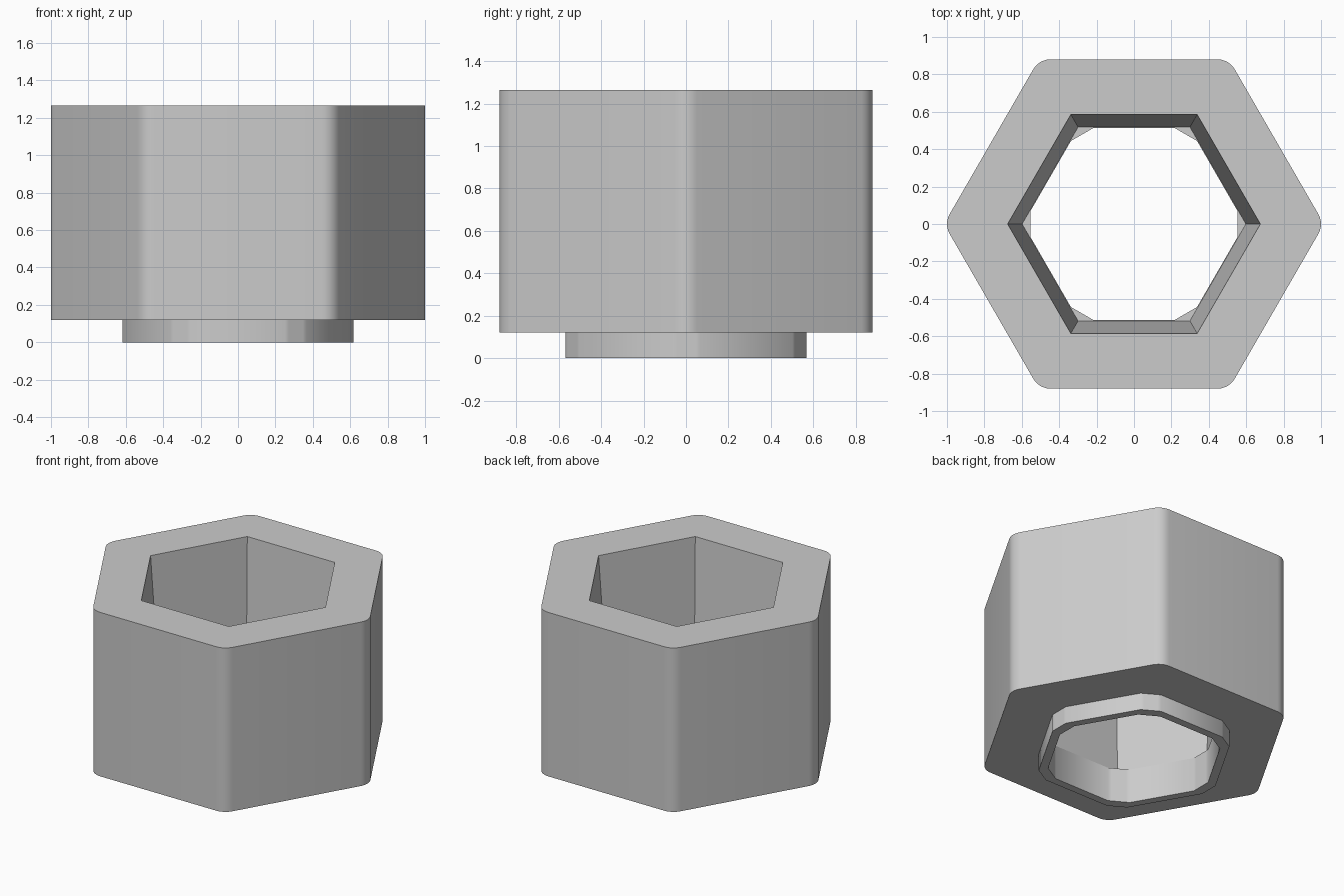
import bpy
import bmesh
from math import cos, sin, pi, sqrt

cube = bpy.data.objects.get("Cube")
if cube:
    bpy.data.objects.remove(cube, do_unlink=True)

STEPS = 6  # segments per corner


def hexagon(apothem, z, fillet=0.0, chamfer=0.0):
    """Hexagon loop with corners on the x axis: sharp, rounded or cut flat."""
    tip = 2 * apothem / sqrt(3)
    points = []
    for side in range(6):
        turn = side * pi / 3
        for step in range(STEPS + 1):
            t = step / STEPS * 2 - 1
            if chamfer:
                x, y = chamfer, t * (tip - chamfer) * sqrt(3)
            else:
                centre = tip - 2 * fillet / sqrt(3)
                x = centre + fillet * cos(t * pi / 6)
                y = fillet * sin(t * pi / 6)
                if not fillet:
                    x, y = tip, 0.0
            points.append((x * cos(turn) - y * sin(turn),
                           x * sin(turn) + y * cos(turn), z))
    return points


# Closed cross-section, walked down the outside and back up the bore
loops = [
    hexagon(0.88, 1.265, fillet=0.105),    # outer wall, top
    hexagon(0.88, 0.12, fillet=0.105),     # outer wall, bottom
    hexagon(0.568, 0.12, chamfer=0.618),   # collar, outside
    hexagon(0.568, 0.0, chamfer=0.618),
    hexagon(0.514, 0.0, chamfer=0.553),    # collar, inside
    hexagon(0.514, 0.24, chamfer=0.553),
    hexagon(0.518, 0.24),                  # tapered hexagonal bore
    hexagon(0.585, 1.265),
]

bm = bmesh.new()
rings = [[bm.verts.new(p) for p in loop] for loop in loops]
count = len(rings[0])
for a, b in zip(rings, rings[1:] + rings[:1]):
    for i in range(count):
        j = (i + 1) % count
        bm.faces.new((a[i], b[i], b[j], a[j]))
bmesh.ops.remove_doubles(bm, verts=bm.verts, dist=0.0005)
bmesh.ops.recalc_face_normals(bm, faces=bm.faces)

mesh = bpy.data.meshes.new("hex_socket")
bm.to_mesh(mesh)
bm.free()
socket = bpy.data.objects.new("hex_socket", mesh)
bpy.context.collection.objects.link(socket)

# Plain grey
grey = bpy.data.materials.new("light_grey")
grey.use_nodes = True
colour = (0.6, 0.6, 0.6, 1.0)
grey.diffuse_color = colour
grey.node_tree.nodes["Principled BSDF"].inputs["Base Color"].default_value = colour
mesh.materials.append(grey)

bpy.ops.object.select_all(action="DESELECT")
socket.select_set(True)
bpy.context.view_layer.objects.active = socket
bpy.ops.object.shade_smooth_by_angle(angle=pi * 0.2)
